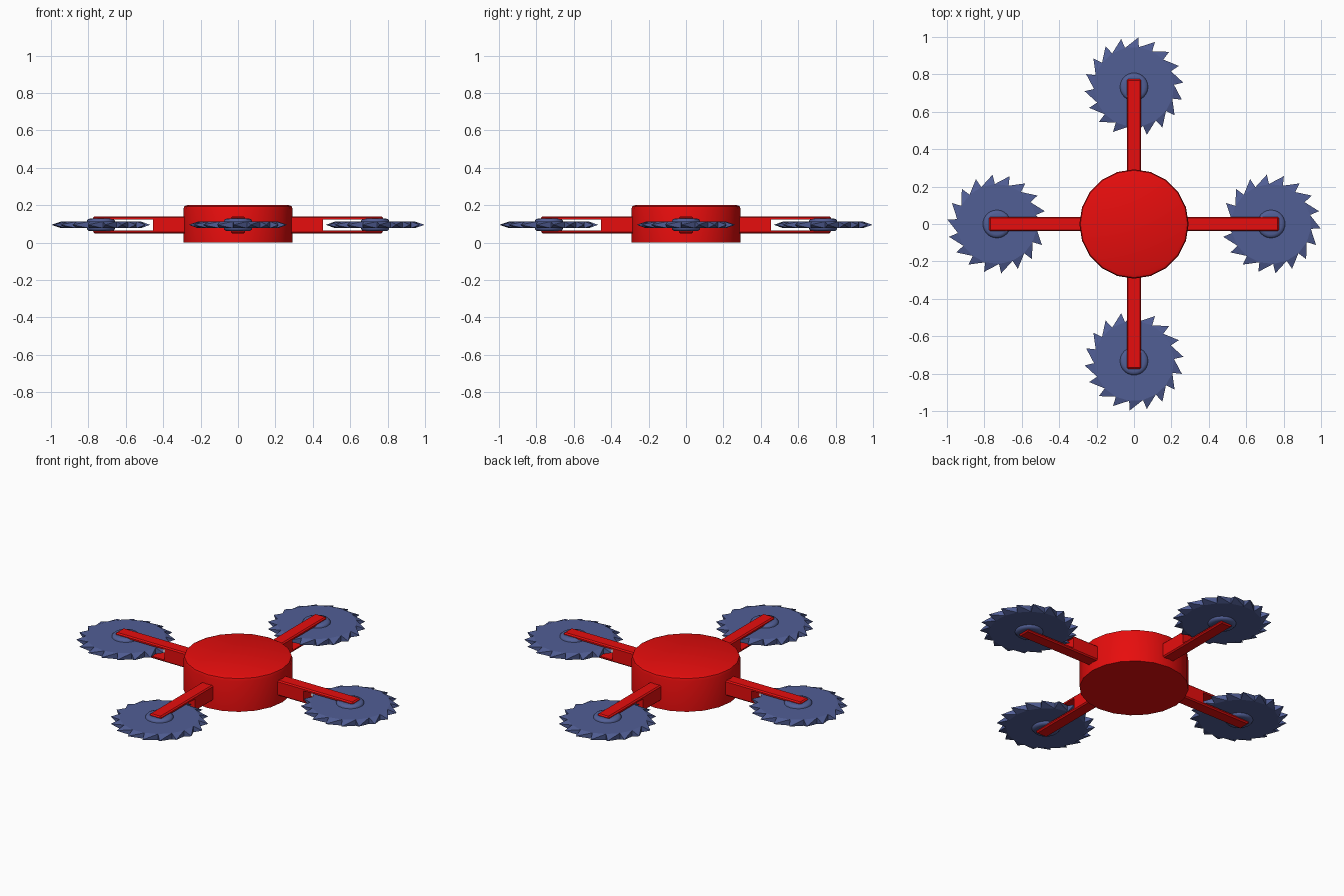
import bpy, bmesh, math
from mathutils import Matrix

cube = bpy.data.objects.get("Cube")
if cube:
    bpy.data.objects.remove(cube, do_unlink=True)


def material(name, rgb):
    mat = bpy.data.materials.new(name)
    mat.use_nodes = True
    mat.diffuse_color = (*rgb, 1)
    mat.node_tree.nodes["Principled BSDF"].inputs["Base Color"].default_value = (*rgb, 1)
    return mat


RED = material("red paint", (0.8, 0.004, 0.004))
BLUE = material("blue steel", (0.082, 0.112, 0.3))


def finish(name, bm, mat, smooth=None, turn=0):
    bmesh.ops.recalc_face_normals(bm, faces=bm.faces)
    bm.transform(Matrix.Rotation(turn, 4, "Z"))
    mesh = bpy.data.meshes.new(name)
    bm.to_mesh(mesh)
    bm.free()
    mesh.materials.append(mat)
    obj = bpy.data.objects.new(name, mesh)
    bpy.context.collection.objects.link(obj)
    if smooth:
        bpy.ops.object.select_all(action="DESELECT")
        bpy.context.view_layer.objects.active = obj
        obj.select_set(True)
        bpy.ops.object.shade_smooth_by_angle(angle=math.radians(smooth))
    return obj


def lathe(bm, profile, sides, x=0):
    """Stack rings of (radius, height) into a closed solid."""
    rings = [[bm.verts.new((x + r * math.cos(math.tau * i / sides),
                            r * math.sin(math.tau * i / sides), z))
              for i in range(sides)] for r, z in profile]
    for low, high in zip(rings, rings[1:]):
        for i in range(sides):
            j = (i + 1) % sides
            bm.faces.new((low[i], low[j], high[j], high[i]))
    bm.faces.new(rings[0])
    bm.faces.new(rings[-1])


# Round body with a softened top rim
bm = bmesh.new()
lathe(bm, [(0.292, 0), (0.292, 0.18), (0.287, 0.194), (0.273, 0.2)], 20)
finish("body", bm, RED, 40)

HUB_X, MID = 0.733, 0.095


def arm(name, turn):
    # Forked side outline, extruded across the arm
    outline = [(0.2, 0.05), (0.775, 0.05), (0.775, 0.064), (0.455, 0.064),
               (0.455, 0.124), (0.775, 0.124), (0.775, 0.14), (0.2, 0.14)]
    bm = bmesh.new()
    face = bm.faces.new([bm.verts.new((x, -0.038, z)) for x, z in outline])
    side = bmesh.ops.extrude_face_region(bm, geom=[face])["geom"]
    bmesh.ops.translate(bm, vec=(0, 0.076, 0),
                        verts=[v for v in side if isinstance(v, bmesh.types.BMVert)])
    # Soften the outer edges only, leaving the slot crisp
    outer = [e for e in bm.edges
             if all(v.co.z < 0.051 or v.co.z > 0.139 for v in e.verts)
             or all(v.co.x > 0.77 for v in e.verts)]
    bmesh.ops.bevel(bm, geom=outer, offset=0.008, segments=1, affect="EDGES",
                    clamp_overlap=True)
    finish(name, bm, RED, None, turn)


def blade(name, turn, teeth=18, root=0.214, tip=0.265, half=0.018, lean=0.1):
    bm = bmesh.new()
    step = math.tau / teeth

    def point(r, a, z):
        return bm.verts.new((HUB_X + r * math.cos(a), r * math.sin(a), z))

    # Each tooth tapers to a point on the mid plane
    tips = [point(tip, math.radians(-5) + i * step, MID) for i in range(teeth)]
    start = math.radians(-5) - step * lean
    low, high = [[point(root, start + i * step, MID + s * half) for i in range(teeth)]
                 for s in (-1, 1)]
    for i in range(teeth):
        j = (i + 1) % teeth
        bm.faces.new((high[i], high[j], tips[i]))
        bm.faces.new((low[j], low[i], tips[i]))
        bm.faces.new((low[i], high[i], tips[i]))
        bm.faces.new((high[j], low[j], tips[i]))
    bm.faces.new(low)
    bm.faces.new(high)
    finish(name, bm, BLUE, None, turn)


def hub(name, turn):
    bm = bmesh.new()
    lathe(bm, [(0.055, MID - 0.034), (0.068, MID - 0.031), (0.075, MID - 0.022),
               (0.075, MID + 0.022), (0.068, MID + 0.031), (0.055, MID + 0.034)],
          24, HUB_X)
    finish(name, bm, BLUE, 40, turn)


# Four identical arms, each carrying a saw on its fork
for k, place in enumerate(("left", "back", "right", "front")):
    angle = k * math.pi / 2
    arm(place + "_arm", angle)
    blade(place + "_saw_blade", angle)
    hub(place + "_saw_hub", angle)
